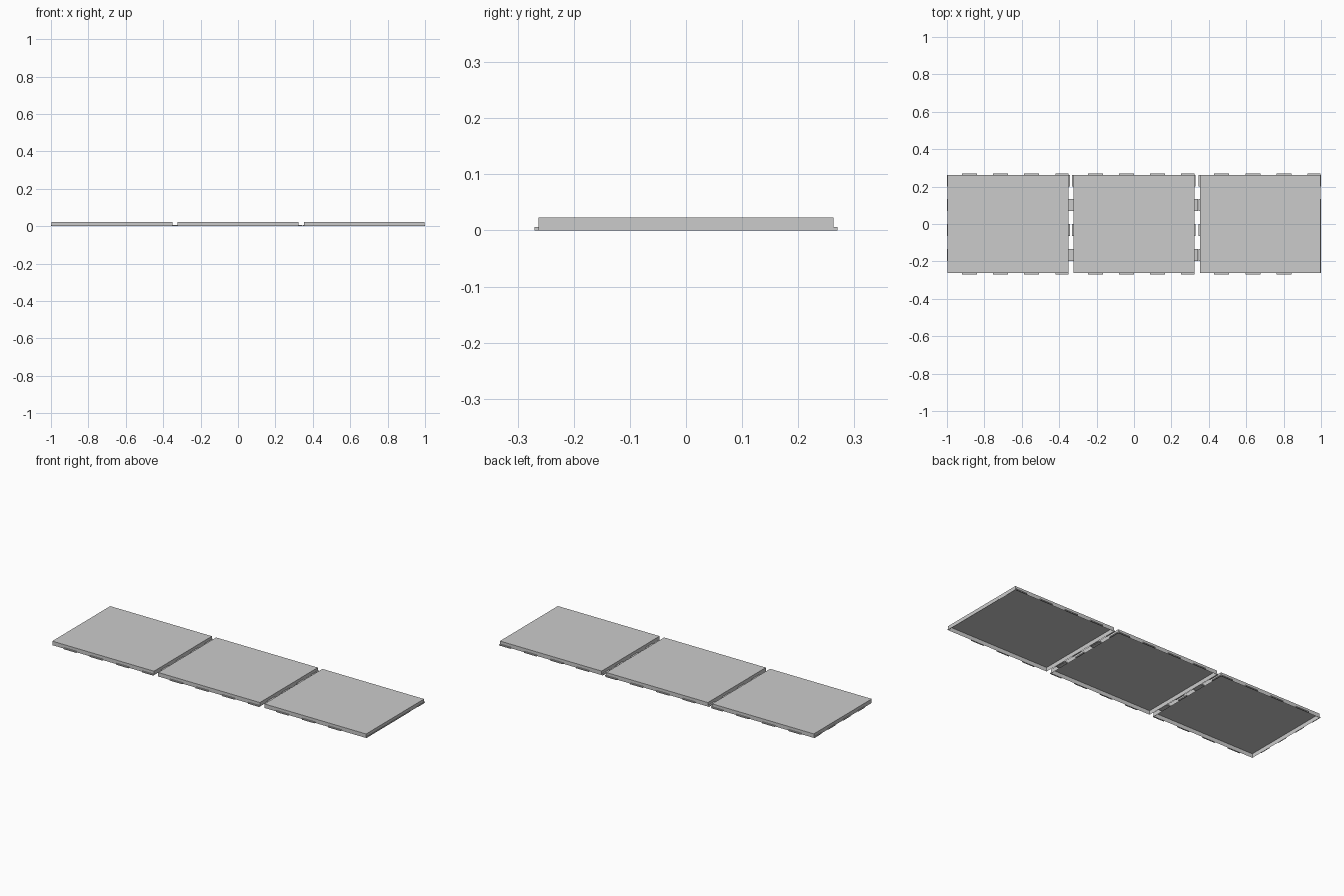
import bpy, bmesh

if "Cube" in bpy.data.objects:
    bpy.data.objects.remove(bpy.data.objects["Cube"])

TOP, TAB = 0.023, 0.006      # tile height, connector height
W, D = 0.646, 0.263          # tile width, half depth


def add_box(bm, x0, x1, y0, y1, z0, z1, open_bottom=False):
    v = bmesh.ops.create_cube(bm, size=1)["verts"]
    for p in v:
        p.co = ((x0 + x1) / 2 + p.co.x * (x1 - x0),
                (y0 + y1) / 2 + p.co.y * (y1 - y0),
                (z0 + z1) / 2 + p.co.z * (z1 - z0))
    if open_bottom:
        faces = {f for p in v for f in p.link_faces}
        bmesh.ops.delete(bm, geom=[f for f in faces if all(q.co.z < z0 + 1e-5 for q in f.verts)],
                         context='FACES_ONLY')


def finish(bm, name):
    me = bpy.data.meshes.new(name)
    bm.to_mesh(me)
    bm.free()
    ob = bpy.data.objects.new(name, me)
    bpy.context.collection.objects.link(ob)
    return ob


# side connector slots along y, long narrow tabs every second slot
slots = [(0.20, 0.263), (0.07, 0.134), (-0.064, 0.0), (-0.197, -0.133)]
tiles = [("left", -0.996), ("middle", -0.323), ("right", 0.352)]

for name, x0 in tiles:
    x1 = x0 + W
    # hollow tile, open underneath
    bm = bmesh.new()
    add_box(bm, x0, x1, -D, D, 0, TOP, True)
    finish(bm, name + "_tile")

    # connector tabs around the lower edge
    bm = bmesh.new()
    for k in range(4):
        a = x0 + 0.077 + k * 0.166
        b = min(a + 0.08, x1)
        add_box(bm, a, b, D, D + 0.007, 0, TAB)
        if not (name == "right" and k == 3):
            add_box(bm, a, b, -D - 0.007, -D, 0, TAB)
    for i, (y0, y1) in enumerate(slots):
        add_box(bm, x0 - (0.004 if name == "left" else 0.008), x0, y0, y1, 0, TAB)
        if name != "right":
            add_box(bm, x1, x1 + (0.019 if i % 2 else 0.007), y0, y1, 0, TAB)
    if name == "right":
        # flush edge strip on the finished end
        add_box(bm, x1, 1.0, -D, 0.134, 0, TAB)
        add_box(bm, x1, 1.0, 0.20, D, 0, TAB)
    finish(bm, name + "_connector_tabs")
